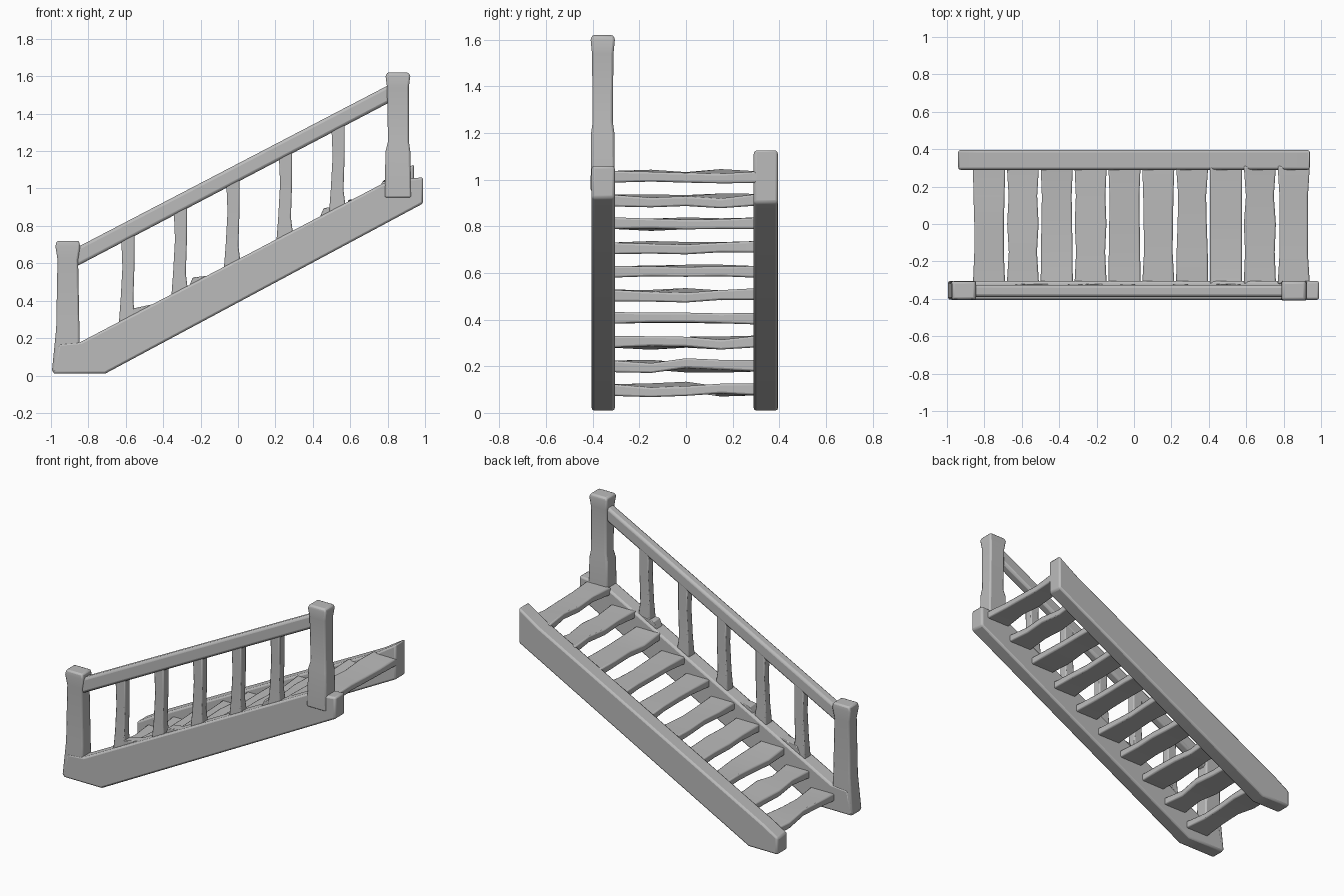
import bpy, bmesh, math, random
from mathutils import Vector

random.seed(4)
cube = bpy.data.objects.get("Cube")
if cube:
    bpy.data.objects.remove(cube, do_unlink=True)

grey = bpy.data.materials.new("weathered_grey")
grey.use_nodes = True
COLOR = (0.5, 0.5, 0.5, 1)
grey.diffuse_color = COLOR
grey.node_tree.nodes["Principled BSDF"].inputs["Base Color"].default_value = COLOR


def finish(name, bm, bevel):
    bmesh.ops.recalc_face_normals(bm, faces=bm.faces)
    mesh = bpy.data.meshes.new(name)
    bm.to_mesh(mesh)
    bm.free()
    mesh.materials.append(grey)
    ob = bpy.data.objects.new(name, mesh)
    bpy.context.collection.objects.link(ob)
    mod = ob.modifiers.new("worn_edges", "BEVEL")
    mod.width = bevel
    mod.segments = 2
    bpy.ops.object.select_all(action="DESELECT")
    ob.select_set(True)
    bpy.context.view_layer.objects.active = ob
    bpy.ops.object.shade_smooth_by_angle(angle=math.radians(50))
    return ob


def slab(name, outline, y0, y1, bevel=0.012):
    """Extrude a side outline (x, z) across the depth."""
    bm = bmesh.new()
    face = bm.faces.new([bm.verts.new((x, y0, z)) for x, z in outline])
    out = bmesh.ops.extrude_face_region(bm, geom=[face])
    moved = [v for v in out["geom"] if isinstance(v, bmesh.types.BMVert)]
    bmesh.ops.translate(bm, verts=moved, vec=(0, y1 - y0, 0))
    return finish(name, bm, bevel)


def loft(name, rings, bevel=0.01):
    """Skin four-sided rings given as (centre, half_u, half_v)."""
    bm = bmesh.new()
    loops = []
    for c, u, v in rings:
        c, u, v = Vector(c), Vector(u), Vector(v)
        loops.append([bm.verts.new(c + u * a + v * b)
                      for a, b in ((-1, -1), (1, -1), (1, 1), (-1, 1))])
    for a, b in zip(loops, loops[1:]):
        for i in range(4):
            j = (i + 1) % 4
            bm.faces.new((a[i], a[j], b[j], b[i]))
    bm.faces.new(loops[0][::-1])
    bm.faces.new(loops[-1])
    return finish(name, bm, bevel)


def upright(name, y, sections, bevel=0.01):
    """Vertical post from (x, z, half_width, half_depth) sections."""
    return loft(name, [((x, y, z), (w, 0, 0), (0, d, 0))
                       for x, z, w, d in sections], bevel)


# Side stringers
slab("front_stringer", [(-0.99, 0.01), (-0.71, 0.01), (0.99, 0.92), (0.99, 1.06),
                        (0.8, 1.04), (-0.84, 0.18), (-0.96, 0.17)], -0.405, -0.305)
slab("back_stringer", [(-0.94, 0.01), (-0.73, 0.01), (0.94, 0.9), (0.94, 1.13),
                       (0.8, 1.04), (-0.84, 0.18), (-0.94, 0.12)], 0.29, 0.395)

# Worn treads, slightly narrowed and twisted along their span
for i in range(10):
    x, z = -0.775 + 0.181 * i, 0.1 + 0.1015 * i
    rings = []
    for y in (-0.32, -0.15, 0.0, 0.15, 0.31):
        edge = abs(y) > 0.2
        tilt = 0 if edge else random.uniform(-0.012, 0.012)
        half = 0.086 if edge else random.uniform(0.074, 0.086)
        rings.append(((x, y, z + random.uniform(-0.004, 0.004)),
                      (half, 0, tilt), (0, 0, 0.025 if edge else 0.021)))
    loft(f"tread_{i + 1}", rings, 0.008)

# Newel posts with slightly flared heads
upright("lower_newel_post", -0.355,
        [(-0.92, 0.02, 0.075, 0.05), (-0.91, 0.25, 0.062, 0.046),
         (-0.91, 0.62, 0.055, 0.044), (-0.91, 0.69, 0.066, 0.05),
         (-0.91, 0.72, 0.06, 0.046)])
upright("upper_newel_post", -0.357,
        [(0.855, 0.95, 0.072, 0.052), (0.855, 1.2, 0.066, 0.05),
         (0.858, 1.25, 0.056, 0.043), (0.855, 1.54, 0.058, 0.046),
         (0.855, 1.6, 0.066, 0.052), (0.855, 1.62, 0.058, 0.046)])

# Sloping handrail
slab("handrail", [(-0.87, 0.58), (0.81, 1.46), (0.81, 1.555), (-0.87, 0.68)],
     -0.39, -0.325, 0.016)

# Balusters with flared feet
for i in range(5):
    x = -0.59 + 0.281 * i
    foot, top = 0.61 + 0.53 * x, 1.09 + 0.522 * x
    upright(f"baluster_{i + 1}", -0.355,
            [(x, foot - 0.06, 0.05, 0.035), (x - 0.004, foot + 0.1, 0.034, 0.028),
             (x + 0.004, foot + 0.28, 0.032, 0.028), (x, top, 0.036, 0.028)], 0.007)

# Splintered wedges left along the front stringer
for i, (x, length) in enumerate([(-0.52, 0.2), (-0.2, 0.14), (0.5, 0.14)]):
    z = 0.6 + 0.53 * x
    slab(f"splinter_{i + 1}", [(x - length / 2, z - length * 0.27), (x + length / 2, z + length * 0.27),
                               (x + length * 0.4, z + length * 0.3), (x - length * 0.3, z + 0.03)],
         -0.385, -0.32, 0.004)
